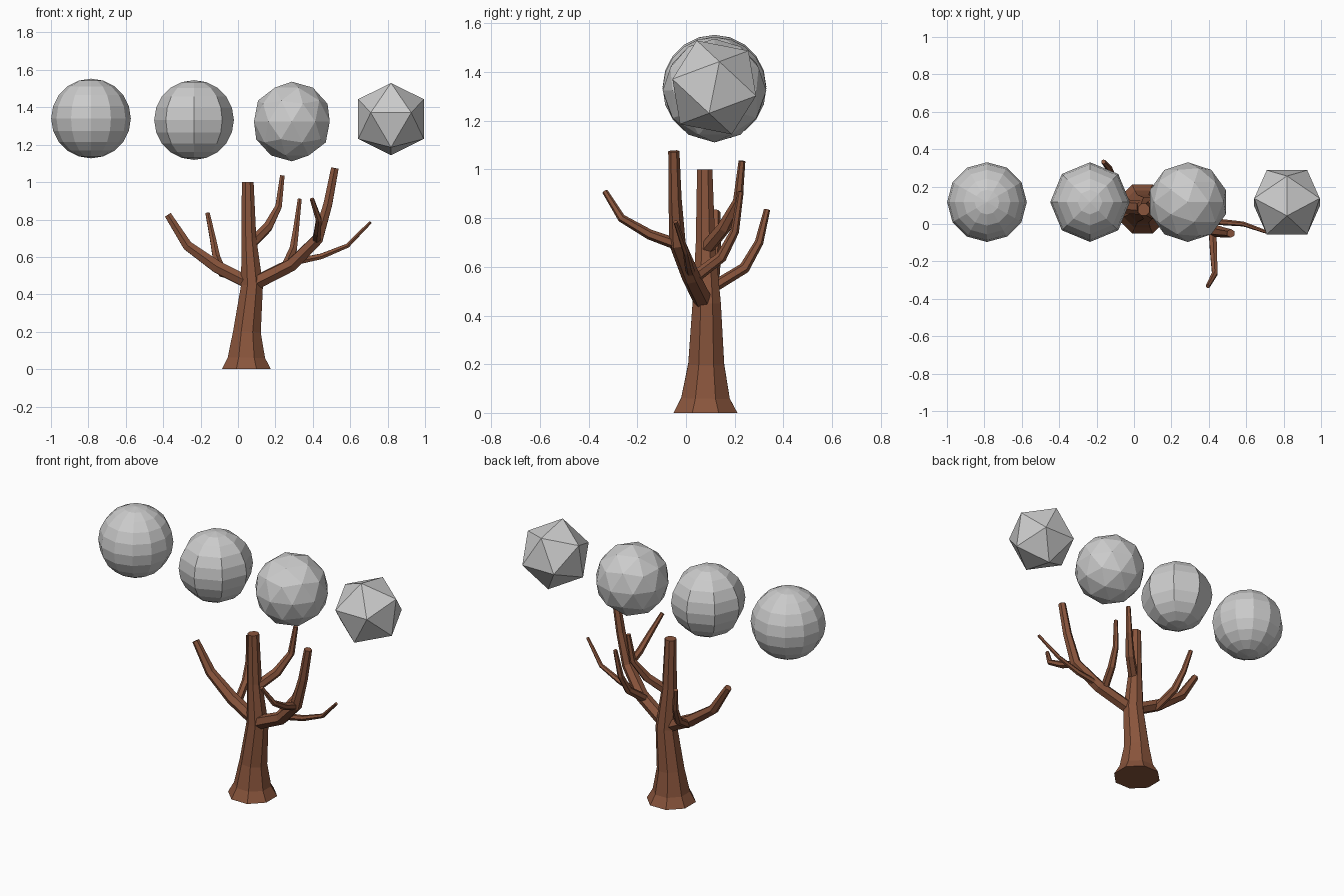
import bpy, bmesh, math
from mathutils import Vector, Matrix

if "Cube" in bpy.data.objects:
    bpy.data.objects.remove(bpy.data.objects["Cube"])

bark = bpy.data.materials.new("bark")
bark.diffuse_color = (0.25, 0.09, 0.045, 1)
bark.use_nodes = True
bark.node_tree.nodes["Principled BSDF"].inputs["Base Color"].default_value = bark.diffuse_color


def finish(name, bm, mat=None):
    bmesh.ops.recalc_face_normals(bm, faces=bm.faces)
    me = bpy.data.meshes.new(name)
    bm.to_mesh(me)
    bm.free()
    if mat:
        me.materials.append(mat)
    ob = bpy.data.objects.new(name, me)
    bpy.context.collection.objects.link(ob)
    return ob


def limb(name, pts, sides=6):
    """Tapered faceted tube through (x, y, z, radius) points."""
    bm = bmesh.new()
    pos = [Vector(p[:3]) for p in pts]
    n = len(pos)
    prev, q = None, None
    for i, p in enumerate(pts):
        tan = (pos[min(i + 1, n - 1)] - pos[max(i - 1, 0)]).normalized()
        if q is None:
            q = Vector((0, 0, 1)).rotation_difference(tan)
        else:
            q = (q @ Vector((0, 0, 1))).rotation_difference(tan) @ q
        ring = []
        for k in range(sides):
            a = 2 * math.pi * (k + 0.5) / sides
            ring.append(bm.verts.new(pos[i] + q @ Vector((math.cos(a), math.sin(a), 0)) * p[3]))
        if prev is None:
            bm.faces.new(ring[::-1])
        else:
            for k in range(sides):
                j = (k + 1) % sides
                bm.faces.new((prev[k], prev[j], ring[j], ring[k]))
        prev = ring
    bm.faces.new(prev)
    return finish(name, bm, bark)


# Trunk with flared foot
limb("trunk", [(.045, .08, 0, .142), (.045, .08, .06, .108), (.048, .083, .2, .08),
               (.075, .085, .45, .063), (.058, .08, .7, .043), (.052, .077, 1, .034)], 8)

# Main branches
limb("left_branch", [(.06, .085, .46, .038), (-.11, .10, .545, .037),
                     (-.27, .115, .66, .03), (-.375, .12, .825, .021)])
limb("right_branch", [(.09, .07, .46, .04), (.29, .02, .56, .038), (.425, -.035, .695, .034),
                      (.48, -.045, .88, .027), (.518, -.05, 1.075, .023)])
limb("upper_branch", [(.07, .08, .67, .03), (.16, .155, .76, .028),
                      (.217, .213, .87, .02), (.237, .23, 1.035, .014)])

# Twigs
limb("left_twig", [(-.08, .1, .51, .024), (-.115, .24, .595, .023),
                   (-.135, .3, .7, .018), (-.163, .333, .835, .013)])
limb("inner_twig", [(.26, .04, .56, .025), (.295, .145, .64, .023),
                    (.31, .2, .745, .018), (.33, .225, .91, .012)])
limb("front_twig", [(.42, -.03, .69, .024), (.425, -.15, .733, .021),
                    (.432, -.265, .8, .017), (.395, -.333, .91, .012)])
limb("right_twig", [(.31, .02, .575, .02), (.445, .012, .603, .017),
                    (.585, 0, .66, .013), (.708, -.043, .785, .009)])

# Four balls above the tree, from finest to coarsest
for name, x, z, seg in (("fine_ball", -.786, 1.34, 12), ("coarse_ball", -.235, 1.332, 8)):
    bm = bmesh.new()
    bmesh.ops.create_uvsphere(bm, u_segments=seg, v_segments=10, radius=.213)
    finish(name, bm).location = (x, .117, z)

bm = bmesh.new()
bmesh.ops.create_icosphere(bm, subdivisions=2, radius=.213)
finish("faceted_ball", bm).location = (.288, .117, 1.324)

bm = bmesh.new()
bmesh.ops.create_icosphere(bm, subdivisions=1, radius=.206)
turn = Matrix.Rotation(math.radians(-43), 3, 'X') @ Matrix.Rotation(math.radians(-90), 3, 'Z')
bmesh.ops.rotate(bm, verts=bm.verts, cent=(0, 0, 0), matrix=turn)
finish("icosahedron_ball", bm).location = (.818, .116, 1.337)
